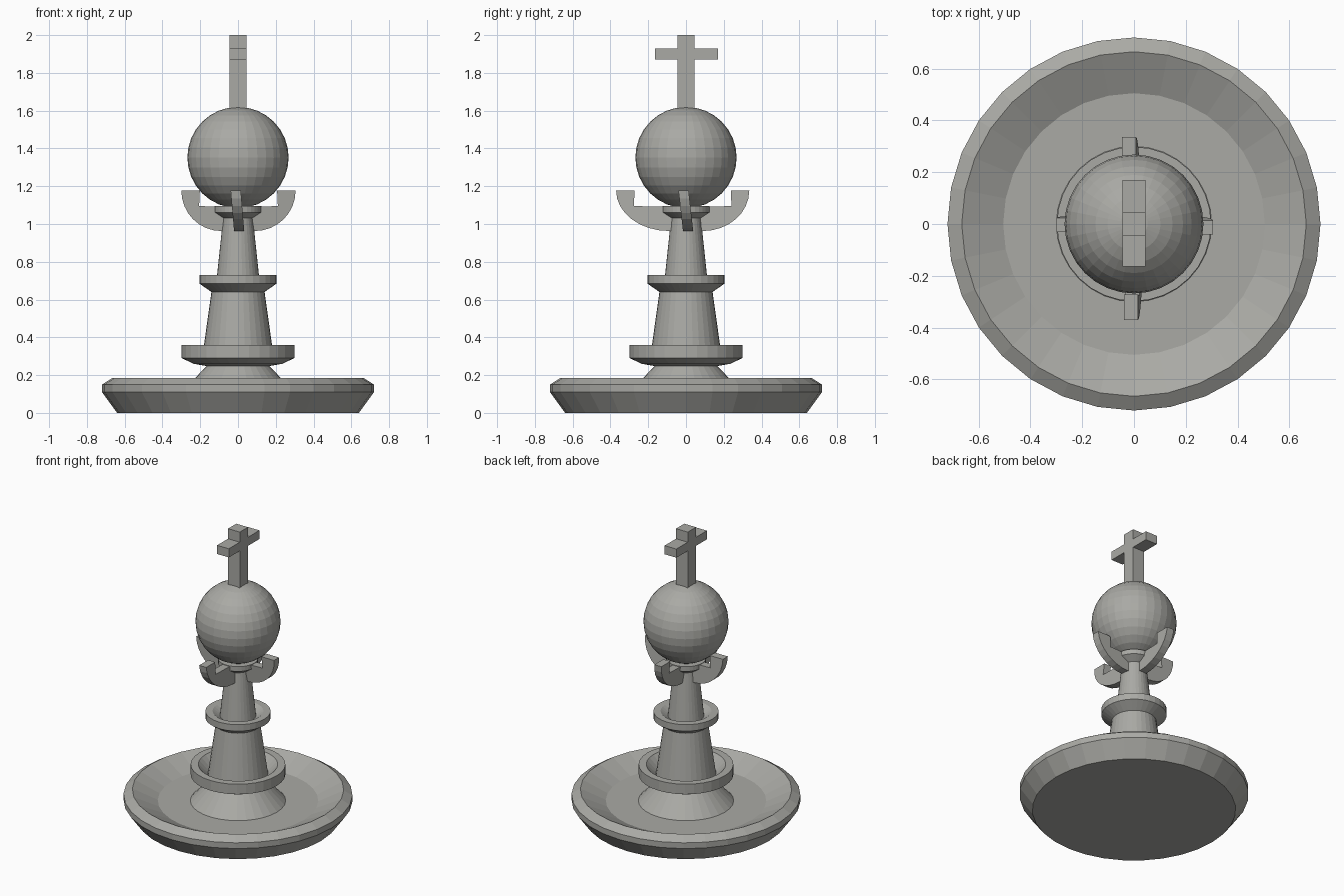
import bpy, bmesh, math
from mathutils import Vector

if "Cube" in bpy.data.objects:
    bpy.data.objects.remove(bpy.data.objects["Cube"])

stone = bpy.data.materials.new("grey_stone")
stone.diffuse_color = (0.40, 0.40, 0.375, 1)
stone.use_nodes = True
stone.node_tree.nodes["Principled BSDF"].inputs["Base Color"].default_value = stone.diffuse_color


def finish(name, bm):
    bmesh.ops.recalc_face_normals(bm, faces=bm.faces)
    me = bpy.data.meshes.new(name)
    bm.to_mesh(me)
    bm.free()
    me.materials.append(stone)
    ob = bpy.data.objects.new(name, me)
    bpy.context.collection.objects.link(ob)
    return ob


def lathe(name, profile, n=32):
    """Revolve (radius, z) points around z and cap both ends."""
    bm = bmesh.new()
    rings = [[bm.verts.new((r * math.cos(2 * math.pi * i / n),
                            r * math.sin(2 * math.pi * i / n), z))
              for i in range(n)] for r, z in profile]
    for a, b in zip(rings, rings[1:]):
        for i in range(n):
            j = (i + 1) % n
            bm.faces.new((a[i], a[j], b[j], b[i]))
    bm.faces.new(rings[0][::-1])
    bm.faces.new(rings[-1])
    return finish(name, bm)


def extrude_outline(name, outline, to_low, to_high):
    """Solid between two placements of a 2D outline."""
    bm = bmesh.new()
    a = [bm.verts.new(to_low(u, v)) for u, v in outline]
    b = [bm.verts.new(to_high(u, v)) for u, v in outline]
    n = len(a)
    bm.faces.new(a)
    bm.faces.new(b[::-1])
    for i in range(n):
        j = (i + 1) % n
        bm.faces.new((a[i], a[j], b[j], b[i]))
    return finish(name, bm)


# Wide basin, with the flared foot of the column standing in it
lathe("basin", [(0.64, 0), (0.72, 0.11), (0.72, 0.15), (0.665, 0.185),
                (0.505, 0.108), (0.30, 0.108), (0.155, 0.26)])

# Lower and upper dishes, hollow around the column
lathe("lower_dish", [(0.15, 0.245), (0.235, 0.26), (0.298, 0.29), (0.298, 0.36),
                     (0.25, 0.36), (0.19, 0.30)])
lathe("lower_column", [(0.19, 0.29), (0.14, 0.645)])
lathe("upper_dish", [(0.14, 0.64), (0.205, 0.685), (0.205, 0.73),
                     (0.16, 0.73), (0.115, 0.70)])
lathe("upper_column", [(0.115, 0.69), (0.078, 1.04)])
lathe("collar", [(0.078, 1.03), (0.125, 1.062), (0.125, 1.095), (0.07, 1.095)])

# Orb
bm = bmesh.new()
bmesh.ops.create_uvsphere(bm, u_segments=32, v_segments=16, radius=0.268)
bmesh.ops.translate(bm, verts=bm.verts, vec=(0, 0, 1.352))
finish("orb", bm)

# Cross on top: one outline in y-z, extruded along x
W, H = 0.045, 0.165
cross = [(-W, 1.60), (W, 1.60), (W, 1.87), (H + 0.005, 1.87), (H + 0.005, 1.93),
         (W, 1.93), (W, 2.0), (-W, 2.0), (-W, 1.93), (-H, 1.93), (-H, 1.87), (-W, 1.87)]
extrude_outline("cross", cross, lambda u, v: (-W, u, v), lambda u, v: (W, u, v))

# Four hooked arms: curved underside, notched top, leaning slightly sideways
def arm(name, reach, direction, lean_top, lean_low):
    d = Vector(direction)
    s = Vector((abs(d.y), abs(d.x), 0))
    inner, root = reach - 0.098, 0.09
    outline = [(0.05, 1.09), (inner + 0.004, 1.095), (inner, 1.177), (reach, 1.177)]
    for k in range(1, 9):
        t = math.pi / 2 * k / 8
        outline.append((root + (reach - root) * math.cos(t), 1.177 - 0.214 * math.sin(t)))
    outline.append((0.05, 0.963))

    def place(side):
        def f(u, v):
            lean = lean_low + (lean_top - lean_low) * (v - 0.963) / 0.214
            return d * u + s * (lean + side) + Vector((0, 0, v))
        return f
    extrude_outline(name, outline, place(-0.027), place(0.027))


arm("front_arm", 0.37, (0, -1, 0), -0.012, 0.006)
arm("back_arm", 0.335, (0, 1, 0), -0.019, -0.003)
arm("right_arm", 0.305, (1, 0, 0), -0.013, 0.011)
arm("left_arm", 0.30, (-1, 0, 0), -0.003, 0.008)
